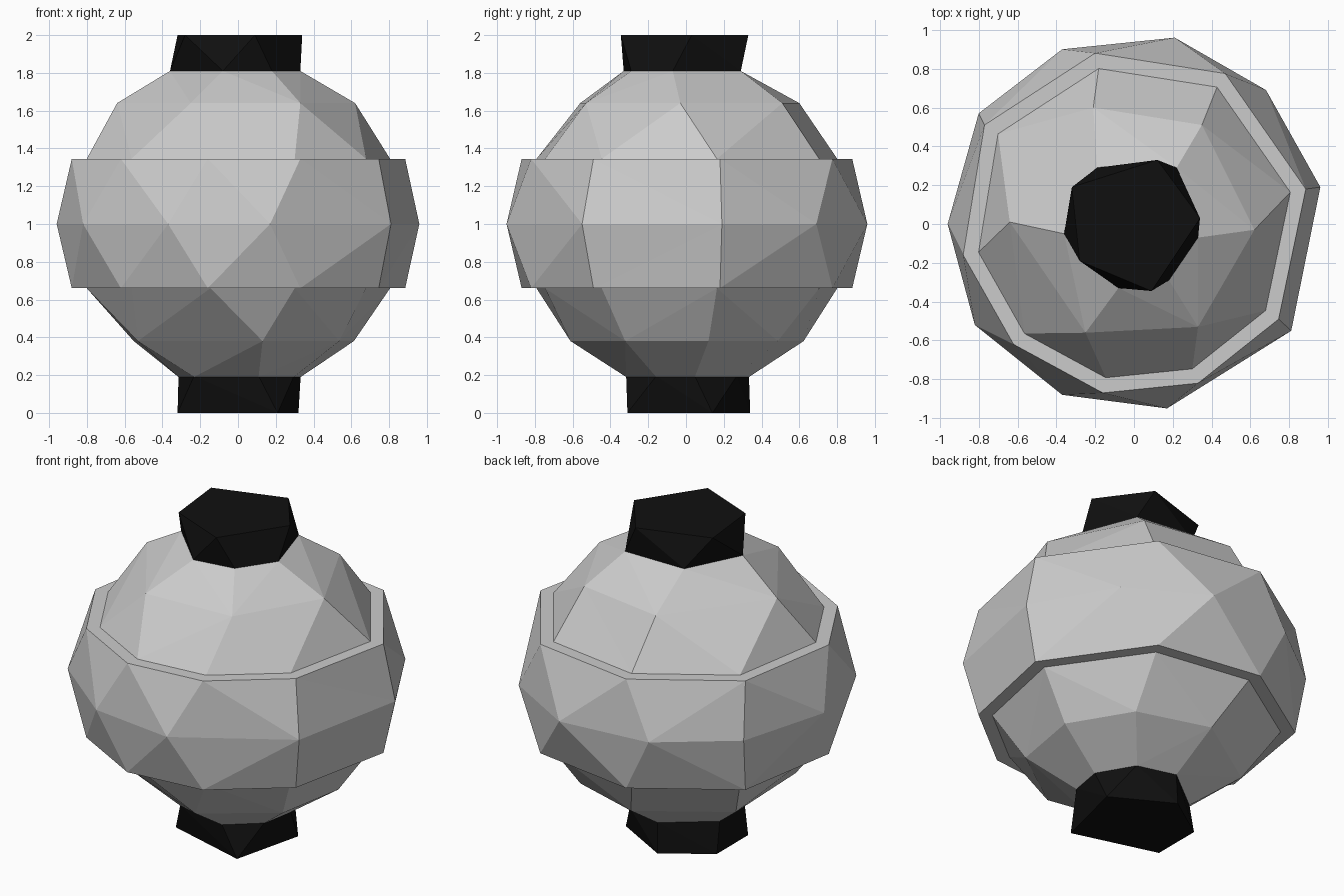
import bpy
from math import radians, cos, sin

if "Cube" in bpy.data.objects:
    bpy.data.objects.remove(bpy.data.objects["Cube"])


def polar(angles, r):
    return [(r * cos(radians(a)), r * sin(radians(a))) for a in angles]


def zip_rings(verts, a, b):
    """Bridge two closed rings with different counts, taking the shorter diagonal."""
    def dist(i, j):
        return (verts[i][0] - verts[j][0]) ** 2 + (verts[i][1] - verts[j][1]) ** 2
    k = min(range(len(b)), key=lambda j: dist(a[0], b[j]))
    b = b[k:] + b[:k]
    na, nb = len(a), len(b)
    faces, i, j = [], 0, 0
    while i < na or j < nb:
        p, q = a[i % na], b[j % nb]
        p2, q2 = a[(i + 1) % na], b[(j + 1) % nb]
        if j == nb or (i < na and dist(p2, q) <= dist(p, q2)):
            faces.append((p, p2, q))
            i += 1
        else:
            faces.append((p, q2, q))
            j += 1
    return faces


def loft(name, rings, material=None):
    """Stack counter-clockwise rings of (z, points) from bottom to top."""
    verts, loops, faces = [], [], []
    for z, pts in rings:
        loops.append(list(range(len(verts), len(verts) + len(pts))))
        verts += [(x, y, z) for x, y in pts]
    for lo, hi in zip(loops, loops[1:]):
        faces += zip_rings(verts, lo, hi)
    faces += [loops[0][::-1], loops[-1]]
    mesh = bpy.data.meshes.new(name)
    mesh.from_pydata(verts, [], faces)
    obj = bpy.data.objects.new(name, mesh)
    bpy.context.collection.objects.link(obj)
    if material:
        mesh.materials.append(material)
    return obj


black = bpy.data.materials.new("black")
black.diffuse_color = (0.005, 0.005, 0.005, 1)
black.use_nodes = True
black.node_tree.nodes["Principled BSDF"].inputs["Base Color"].default_value = black.diffuse_color

# Ring outlines, all counter-clockwise
waist = [(0.96, 0.19), (0.68, 0.69), (0.21, 0.96), (-0.37, 0.90), (-0.80, 0.57),
         (-0.96, 0.0), (-0.82, -0.52), (-0.37, -0.88), (0.17, -0.95), (0.81, -0.55)]
rim = [(0.885, 0.18), (0.47, 0.775), (-0.20, 0.88), (-0.77, 0.51), (-0.88, -0.16),
       (-0.62, -0.62), (-0.16, -0.87), (0.33, -0.82), (0.745, -0.49)]
neck = [(x * 0.91, y * 0.91) for x, y in rim]
shoulder = [(0.62, -0.03), (0.35, 0.51), (-0.21, 0.60), (-0.64, 0.01),
            (-0.25, -0.56), (0.33, -0.53)]
top_seat = [(0.33, -0.07), (0.22, 0.29), (-0.19, 0.29), (-0.36, -0.05),
            (-0.08, -0.33), (0.18, -0.29)]
top_end = [(0.34, 0.03), (0.12, 0.33), (-0.32, 0.19), (-0.28, -0.19), (0.09, -0.345)]
belly = polar([11, 51, 95, 152, 212, 282, 329], 0.625)
base_seat = polar([8, 53, 96, 160, 226, 289, 332], 0.335)
base_end = [(0.32, 0.14), (-0.04, 0.34), (-0.32, 0.15), (-0.32, -0.16), (0.21, -0.31)]

# Lantern shade: lower bowl, raised middle band, upper dome
loft("shade_lower", [(0.19, base_seat), (0.38, belly), (0.66, neck)])
loft("shade_band", [(0.66, rim), (1.0, waist), (1.345, rim)])
loft("shade_upper", [(1.345, neck), (1.64, shoulder), (1.81, top_seat)])

# Dark end caps
loft("bottom_cap", [(0.0, base_end), (0.195, base_seat)], black)
loft("top_cap", [(1.81, top_seat), (2.0, top_end)], black)
